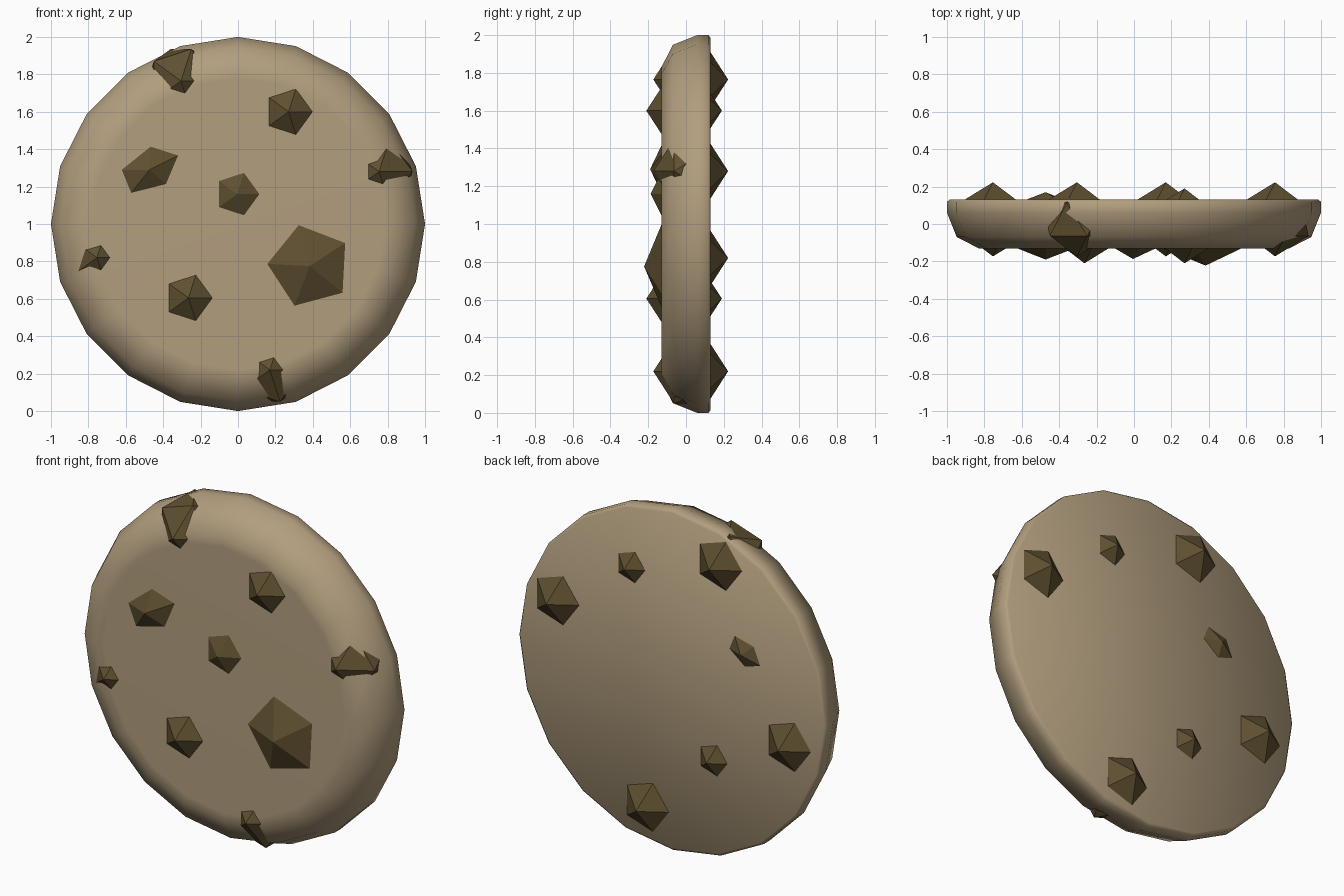
import bpy, bmesh
from math import pi, radians
from mathutils import Matrix, Vector

cube = bpy.data.objects.get("Cube")
if cube:
    bpy.data.objects.remove(cube, do_unlink=True)


def make_material(name, color):
    mat = bpy.data.materials.new(name)
    mat.use_nodes = True
    mat.diffuse_color = color
    mat.node_tree.nodes["Principled BSDF"].inputs["Base Color"].default_value = color
    return mat


def make_object(name, bm, mat):
    bmesh.ops.recalc_face_normals(bm, faces=bm.faces)
    mesh = bpy.data.meshes.new(name)
    bm.to_mesh(mesh)
    bm.free()
    mesh.materials.append(mat)
    obj = bpy.data.objects.new(name, mesh)
    bpy.context.collection.objects.link(obj)
    return obj


dough = make_material("baked dough", (0.445, 0.342, 0.209, 1))
chocolate = make_material("dark chocolate", (0.114, 0.080, 0.030, 1))

# Biscuit: a 20-sided lathe about the y axis, as (radius, y) from back to front
profile = [(0, 0.131), (0.985, 0.131), (1, 0.118), (1, 0.06),
           (0.948, -0.07), (0.83, -0.13), (0.78, -0.131), (0, -0.131)]
bm = bmesh.new()
points = [bm.verts.new((r, y, 1)) for r, y in profile]
edges = [bm.edges.new(pair) for pair in zip(points, points[1:])]
bmesh.ops.spin(bm, geom=points + edges, cent=(0, 0, 1), axis=(0, 1, 0),
               angle=2 * pi, steps=20)
bmesh.ops.remove_doubles(bm, verts=bm.verts, dist=0.0005)
biscuit = make_object("biscuit", bm, dough)
bpy.context.view_layer.objects.active = biscuit
biscuit.select_set(True)
bpy.ops.object.shade_smooth_by_angle(angle=radians(50))
biscuit.select_set(False)


# Chips: icosahedra with one point facing forward
def add_chip(name, location, depth, across, up):
    """across and up are (x, z) vectors of the chip's width and height."""
    bm = bmesh.new()
    bmesh.ops.create_icosphere(bm, subdivisions=1, radius=1)
    for v in bm.verts:
        a, b, c = v.co
        v.co = Vector(location) + Vector((a * across[0] + b * up[0], -c * depth,
                                          a * across[1] + b * up[1]))
    make_object(name, bm, chocolate)


def add_even_chip(name, location, radius, depth, turn=0):
    rot = Matrix.Rotation(radians(turn), 2) * radius
    add_chip(name, location, depth, rot.col[0], rot.col[1])


# Four chips set deep near the rim
for i, (x, z) in enumerate([(-0.754, 0.82), (0.754, 1.28), (0.17, 0.22), (-0.305, 1.765)]):
    add_even_chip(f"rim_chip_{i + 1}", (x, 0.025, z), 0.2, 0.198)

# Two chips that pass through the middle of the biscuit
for side, x, z in [("left", 0.27, 1.6), ("right", -0.265, 0.605)]:
    add_even_chip(f"{side}_through_chip", (x, -0.01, z), 0.2, 0.2)

# Shallow chips on the front only, and one stretched chip
add_even_chip("centre_chip", (-0.005, -0.079, 1.16), 0.142, 0.108)
add_even_chip("large_chip", (0.383, -0.053, 0.775), 0.26, 0.169, 33)
add_chip("stretched_chip", (-0.473, -0.01, 1.29), 0.18, (0.287, 0.144), (-0.081, 0.198))
